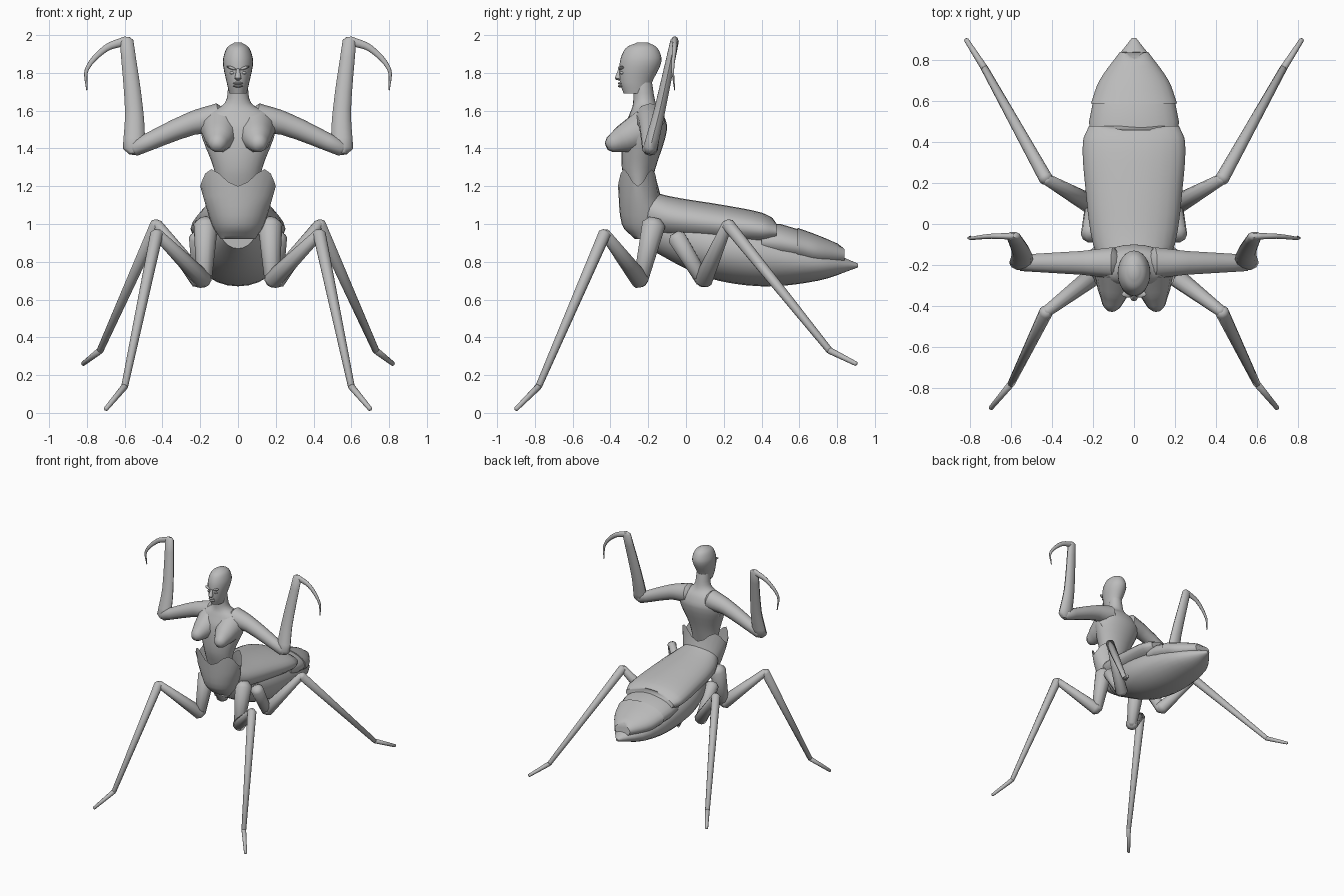
import bpy, bmesh
from math import sin, cos, pi, radians
from mathutils import Vector

if "Cube" in bpy.data.objects:
    bpy.data.objects.remove(bpy.data.objects["Cube"], do_unlink=True)

grey = bpy.data.materials.new("plain grey")
grey.use_nodes = True
grey.diffuse_color = (.5, .5, .5, 1)
grey.node_tree.nodes["Principled BSDF"].inputs["Base Color"].default_value = grey.diffuse_color


def finish(name, bm, angle=50):
    """Turn a bmesh into a named, smooth shaded grey object."""
    bmesh.ops.recalc_face_normals(bm, faces=bm.faces)
    mesh = bpy.data.meshes.new(name)
    bm.to_mesh(mesh)
    bm.free()
    obj = bpy.data.objects.new(name, mesh)
    bpy.context.collection.objects.link(obj)
    mesh.materials.append(grey)
    bpy.ops.object.select_all(action="DESELECT")
    obj.select_set(True)
    bpy.context.view_layer.objects.active = obj
    bpy.ops.object.shade_smooth_by_angle(angle=radians(angle))


def skin(name, rings, open_end=False):
    """Bridge a list of point rings into one surface."""
    bm = bmesh.new()
    loops = [[bm.verts.new(point) for point in ring] for ring in rings]
    count = len(loops[0])
    for lower, upper in zip(loops, loops[1:]):
        for i in range(count):
            j = (i + 1) % count
            bm.faces.new((lower[i], lower[j], upper[j], upper[i]))
    bm.faces.new(loops[0])
    if not open_end:
        bm.faces.new(loops[-1])
    finish(name, bm)


def smooth(rows, steps=4):
    """Pass a curve through a few rows, with slopes weighted by their spacing."""
    rows = [Vector(row) for row in rows]
    last = len(rows) - 1
    slopes = []
    for k in range(len(rows)):
        before, after = max(k - 1, 0), min(k + 1, last)
        reach = sum((rows[n + 1] - rows[n]).length for n in range(before, after))
        slopes.append((rows[after] - rows[before]) / reach)
    result = []
    for k in range(last):
        start, end = rows[k], rows[k + 1]
        span = (end - start).length
        for step in range(steps):
            t = step / steps
            ease = t * t * (3 - 2 * t)
            bend = slopes[k] * (t * (1 - t) ** 2) - slopes[k + 1] * (t * t * (1 - t))
            result.append(start.lerp(end, ease) + bend * span)
    return result + [rows[last]]


def trunk(name, rows, upright=False, crown=0, notch=0, count=24):
    """Loft rows of (station, low, high, half width) along y, or along z if upright."""
    rings = []
    for row in rows:
        station, low, high, half = row
        ring = []
        for i in range(count):
            angle = 2 * pi * i / count
            x = half * cos(angle)
            depth = (low + high) / 2 + (high - low) / 2 * sin(angle)
            along = station
            if row is rows[-1]:
                along += crown * sin(2 * angle) ** 2 - notch * max(0, sin(angle)) ** 9
            ring.append((x, depth, along) if upright else (x, along, depth))
        rings.append(ring)
    skin(name, rings, open_end=crown > 0)


def limb(name, side, points, thick, thin, flat=1, count=10):
    """Loft a tapering tube with rounded ends; side mirrors it, flat thins its depth."""
    points = [Vector((side * x, y, z)) for x, y, z in points]
    last = len(points) - 1
    whole = (points[-1] - points[0]).normalized()
    guide = Vector((0, 0, 1)) if abs(whole.y) > .8 else Vector((0, 1, 0))
    rings = []
    for k, point in enumerate(points):
        tangent = (points[min(k + 1, last)] - points[max(k - 1, 0)]).normalized()
        depth = (guide - tangent * tangent.dot(guide)).normalized()
        across = tangent.cross(depth)
        radius = thick + (thin - thick) * k / last

        def ring(centre, r):
            turns = [2 * pi * i / count for i in range(count)]
            return [centre + across * r * cos(a) + depth * r * flat * sin(a) for a in turns]

        if k == 0:
            rings.append(ring(point - tangent * radius / 2, radius / 2))
        rings.append(ring(point, radius))
        if k == last:
            rings.append(ring(point + tangent * radius / 2, radius / 2))
    skin(name, rings)


def ball(name, centre, size, tilt=0):
    """Add a stretched sphere, rolled about the y axis."""
    bm = bmesh.new()
    bmesh.ops.create_uvsphere(bm, u_segments=12, v_segments=8, radius=1)
    for vert in bm.verts:
        x, y, z = (a * b for a, b in zip(vert.co, size))
        rolled = Vector((x * cos(tilt) - z * sin(tilt), y, x * sin(tilt) + z * cos(tilt)))
        vert.co = Vector(centre) + rolled
    finish(name, bm)


# Head
trunk("head", smooth([(1.69, -.33, -.2, .045), (1.75, -.35, -.18, .06), (1.86, -.35, -.13, .08),
                      (1.93, -.32, -.15, .06), (1.96, -.26, -.2, .02)]), upright=True)

# Nose and lips
limb("nose", 1, [(0, -.36, 1.77), (0, -.35, 1.82)], .018, .008)
for lip, height in (("upper_lip", 1.745), ("lower_lip", 1.73)):
    ball(lip, (0, -.347, height), (.026, .014, .007))

# Torso and neck
trunk("torso", smooth([(1.15, -.3, -.2, .1), (1.3, -.34, -.16, .13), (1.5, -.33, -.1, .2),
                       (1.58, -.3, -.12, .17), (1.64, -.28, -.16, .07),
                       (1.75, -.28, -.18, .05)]), upright=True)

# Waist shell with a pointed collar
trunk("waist_shell", smooth([(.92, -.27, -.2, .09), (1, -.34, -.1, .14), (1.2, -.36, -.15, .2)]),
      upright=True, crown=.09)

# Abdomen: underside and overlapping back plates
trunk("abdomen_underside", smooth([(-.2, .87, 1.1, .1), (.1, .72, 1.06, .21), (.4, .67, 1, .22),
                                   (.7, .7, .88, .16), (.91, .77, .79, .01)]))
trunk("front_back_plate", smooth([(-.25, .95, 1.2, .13), (-.1, .92, 1.15, .2), (.2, .89, 1.1, .24),
                                  (.4, .88, 1.06, .25), (.48, .9, 1.02, .22)]), notch=.03)
trunk("middle_back_plate", [(.4, .82, 1, .21), (.5, .8, 1, .22), (.6, .79, .97, .2)])
trunk("rear_back_plate", smooth([(.59, .79, .98, .21), (.7, .77, .94, .17), (.84, .79, .88, .07)]),
      notch=.03)

# Joints of the arms and legs
shoulder, elbow, wrist = (.1, -.19, 1.56), (.55, -.19, 1.4), (.59, -.06, 1.97)
legs = {
    "front": [(.17, -.17, 1), (.18, -.24, .7), (.43, -.43, .95), (.6, -.78, .14), (.7, -.9, .02)],
    "rear": [(.21, -.05, .93), (.2, .09, .7), (.43, .22, 1), (.73, .76, .33), (.82, .9, .26)],
}

for side, word in ((1, "left"), (-1, "right")):
    # Brow, eye and breast
    ball(word + "_brow", (side * .032, -.343, 1.825), (.03, .017, .008), tilt=side * .35)
    ball(word + "_eye", (side * .03, -.337, 1.8), (.015, .014, .008))
    limb(word + "_breast", side, smooth([(.09, -.22, 1.5), (.1, -.33, 1.45), (.11, -.4, 1.42)]),
         .11, .045)

    # Raised arm with a hooked claw
    limb(word + "_upper_arm", side, smooth([shoulder, (.25, -.19, 1.53), elbow]), .08, .042)
    limb(word + "_forearm", side, smooth([elbow, (.55, -.14, 1.6), wrist]), .06, .036, flat=.65)
    limb(word + "_claw", side, smooth([wrist, (.7, -.06, 1.93), (.8, -.07, 1.82), (.8, -.06, 1.71)]),
         .025, .004, flat=.7)

    # Walking legs
    for place, (socket, hip, knee, ankle, toe) in legs.items():
        stem = word + "_" + place
        broad = .065 if place == "front" else .05
        limb(stem + "_hip", side, [socket, hip], broad, .04)
        limb(stem + "_thigh", side, [hip, knee], .05, .028)
        limb(stem + "_shin", side, [knee, ankle], .034, .018)
        limb(stem + "_foot", side, [ankle, toe], .018, .012)
